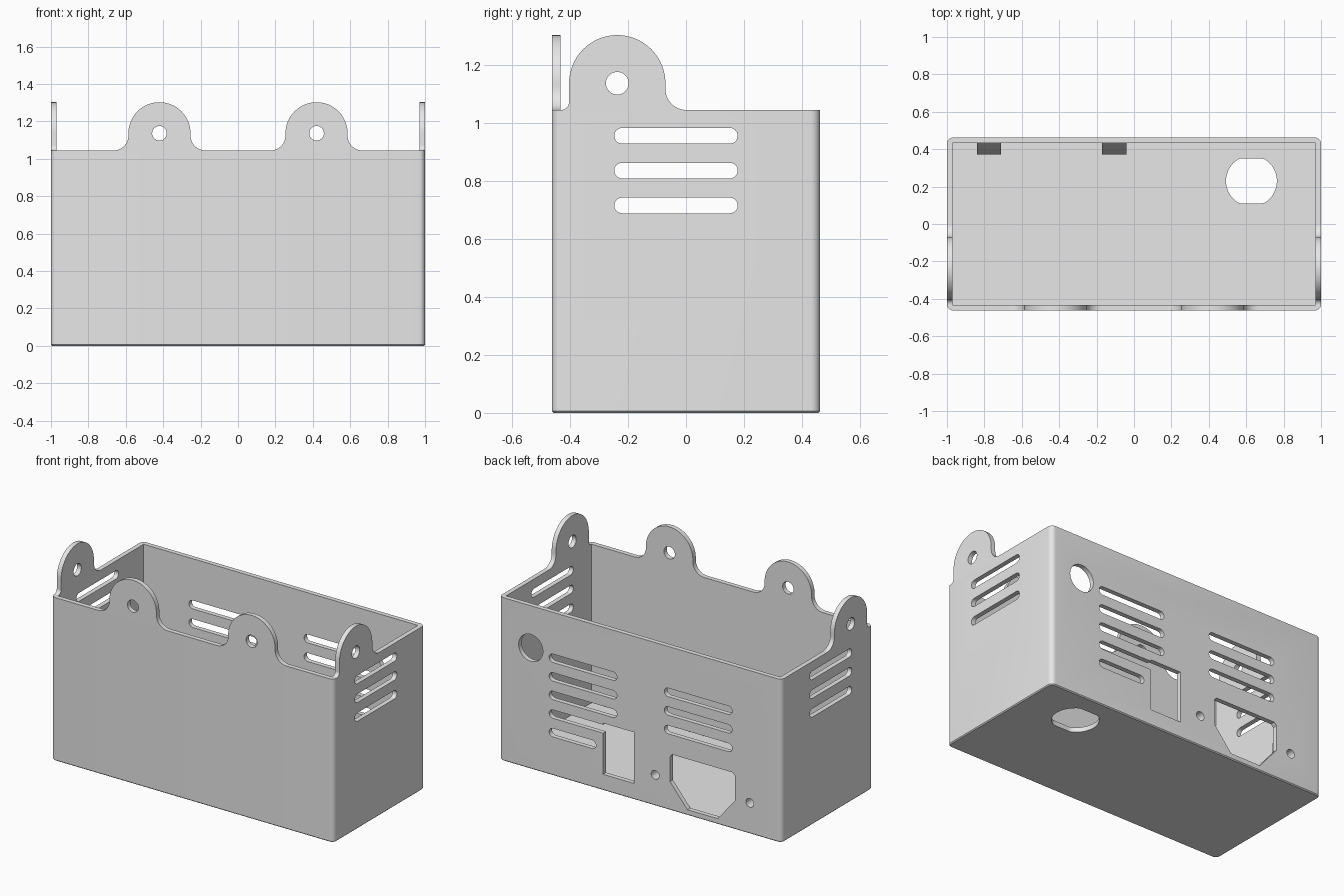
import bpy, bmesh
from math import sin, cos, radians

cube = bpy.data.objects.get("Cube")
if cube:
    bpy.data.objects.remove(cube, do_unlink=True)

# Main dimensions
HX, HY, TOP, WALL = 1.0, 0.462, 1.044, 0.03

grey = bpy.data.materials.new("light grey")
grey.use_nodes = True
grey.diffuse_color = (0.8, 0.8, 0.8, 1)
for node in grey.node_tree.nodes:
    if node.type == 'BSDF_PRINCIPLED':
        node.inputs["Base Color"].default_value = grey.diffuse_color


def arc(u, v, r, start, end, steps=12):
    angles = [radians(start + (end - start) * i / steps) for i in range(steps + 1)]
    return [(u + r * cos(a), v + r * sin(a)) for a in angles]


def circle(u, v, r, steps=48):
    return arc(u, v, r, 0, 360, steps)[:-1]


def slot(u0, u1, v, r=0.027):
    return arc(u1 - r, v, r, -90, 90) + arc(u0 + r, v, r, 90, 270)


def rectangle(u0, u1, v0, v1):
    return [(u0, v0), (u1, v0), (u1, v1), (u0, v1)]


def prism(name, points, axis, low, high):
    """Extrude a flat outline along an axis."""
    place = {'x': lambda u, v, d: (d, u, v),
             'y': lambda u, v, d: (u, d, v),
             'z': lambda u, v, d: (u, v, d)}[axis]
    bm = bmesh.new()
    ends = [[bm.verts.new(place(u, v, d)) for u, v in points] for d in (low, high)]
    for ring in ends:
        bm.faces.new(ring)
    n = len(points)
    for i in range(n):
        j = (i + 1) % n
        bm.faces.new((ends[0][i], ends[0][j], ends[1][j], ends[1][i]))
    bmesh.ops.recalc_face_normals(bm, faces=bm.faces)
    mesh = bpy.data.meshes.new(name)
    bm.to_mesh(mesh)
    bm.free()
    mesh.materials.append(grey)
    obj = bpy.data.objects.new(name, mesh)
    bpy.context.collection.objects.link(obj)
    return obj


def activate(obj):
    bpy.ops.object.select_all(action='DESELECT')
    obj.select_set(True)
    bpy.context.view_layer.objects.active = obj


def cut(obj, points, axis, low, high):
    cutter = prism("cutter", points, axis, low, high)
    cutter.hide_render = True
    mod = obj.modifiers.new("cut", 'BOOLEAN')
    mod.operation, mod.solver, mod.object = 'DIFFERENCE', 'EXACT', cutter
    activate(obj)
    bpy.ops.object.modifier_apply(modifier=mod.name)
    bpy.data.objects.remove(cutter, do_unlink=True)


def finish(obj):
    activate(obj)
    bpy.ops.object.shade_smooth_by_angle(angle=radians(30))


# Box body with rounded upright corners and a slightly eased bottom edge
R = 0.032
outline = []
for k, (sx, sy) in enumerate([(1, 1), (-1, 1), (-1, -1), (1, -1)]):
    outline += arc(sx * (HX - R), sy * (HY - R), R, 90 * k, 90 * k + 90, 8)
body = prism("box_body", outline, 'z', 0, TOP)
bm = bmesh.new()
bm.from_mesh(body.data)
bottom = [e for e in bm.edges if all(v.co.z < 0.001 for v in e.verts)]
bmesh.ops.bevel(bm, geom=bottom, offset=0.006, segments=1, affect='EDGES')
bm.to_mesh(body.data)
bm.free()
cut(body, rectangle(WALL - HX, HX - WALL, WALL - HY, HY - WALL), 'z', WALL, 2)

# Vent slots through both side walls
for z in (0.955, 0.835, 0.715):
    cut(body, slot(-0.247, 0.178, z), 'x', -1.2, 1.2)

# Openings in the back wall
back_holes = [circle(0.775, 0.775, 0.086), rectangle(0.043, 0.263, 0.103, 0.43)]
for i in range(5):
    z = 0.75 - 0.119 * i
    back_holes.append(slot(0.165 if i < 4 else 0.313, 0.645, z))
    if i < 3:
        back_holes.append(slot(-0.65, -0.17, z))

# Power socket opening with cut lower corners, and its two screw holes
SX, SZ = -0.44, 0.198
half = [(0.107, -0.162), (0.23, -0.015), (0.23, 0.145), (0.213, 0.162)]
back_holes.append([(SX + u, SZ + v) for u, v in half] +
                  [(SX - u, SZ + v) for u, v in reversed(half)])
screws = [SX - 0.335, SX + 0.335]
back_holes += [circle(x, SZ, 0.028, 24) for x in screws]
for hole in back_holes:
    cut(body, hole, 'y', 0.3, 0.6)

# Cable hole in the floor, round with two flats
flat_hole = [(u, min(max(v, 0.11), 0.35)) for u, v in circle(0.628, 0.23, 0.136)]
cut(body, flat_hole, 'z', -0.1, 0.1)
finish(body)

# Wedge-topped screw blocks on the inside of the back wall
wall_y = HY - WALL
for side, x in zip(("right", "left"), screws):
    block = prism("screw_block_" + side,
                  [(wall_y, SZ - 0.065), (0.372, SZ - 0.065), (0.372, SZ + 0.065),
                   (wall_y, SZ + 0.18)], 'x', x - 0.065, x + 0.065)
    cut(block, circle(x, SZ, 0.028, 24), 'y', 0.3, 0.6)
    finish(block)


# Mounting tabs: round top, flared foot, one hole
def tab(name, c, fillet_low, fillet_high, axis, low, high):
    r, zc = 0.166, 1.136
    fl, fh = fillet_low, fillet_high
    points = (arc(c - r - fl, TOP + fl, fl, 270, 360) + arc(c, zc, r, 180, 0, 40) +
              arc(c + r + fh, TOP + fh, fh, 180, 270))
    obj = prism(name, points, axis, low, high)
    cut(obj, circle(c, zc, 0.039, 32), axis, low - 0.1, high + 0.1)
    finish(obj)


for side, s in (("left", 1), ("right", -1)):
    tab("front_tab_" + side, s * 0.42, 0.08, 0.08, 'y', -HY, WALL - HY)
    inner, outer = s * (HX - WALL), s * HX
    tab("side_tab_" + side, -0.237, 0.028, 0.072, 'x', min(inner, outer), max(inner, outer))
